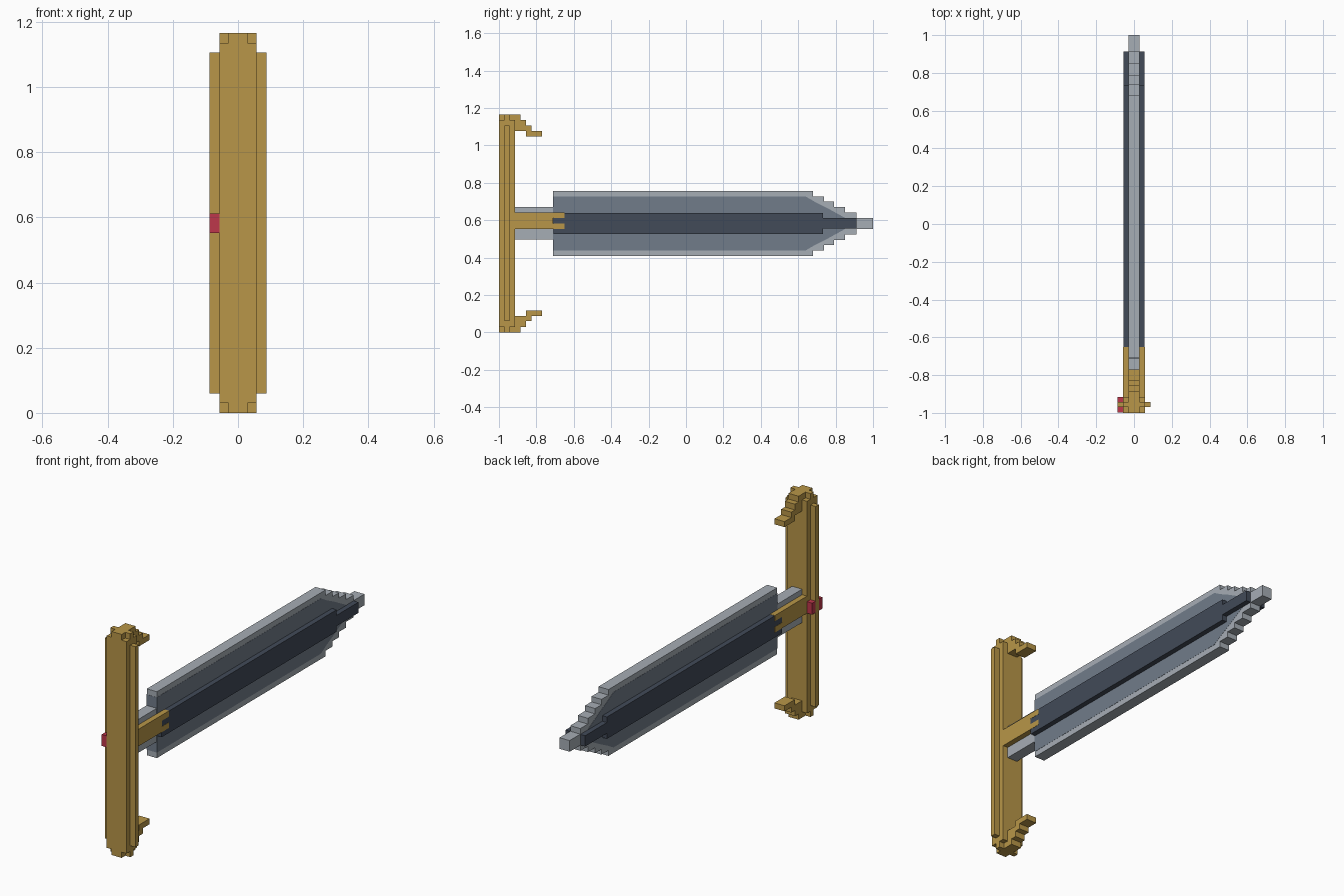
import bpy
import bmesh

cube = bpy.data.objects.get("Cube")
if cube:
    bpy.data.objects.remove(cube, do_unlink=True)

MID = 0.5825  # height of the blade's centre line


def material(name, rgb):
    m = bpy.data.materials.new(name)
    m.use_nodes = True
    m.diffuse_color = (*rgb, 1)
    m.node_tree.nodes["Principled BSDF"].inputs["Base Color"].default_value = (*rgb, 1)
    return m


GOLD = material("gold", (0.48, 0.305, 0.065))
STEEL = material("light steel", (0.38, 0.418, 0.46))
SLATE = material("slate steel", (0.165, 0.202, 0.255))
DARK = material("dark steel", (0.054, 0.069, 0.098))
RED = material("red gem", (0.515, 0.038, 0.07))


def prism(name, outline, x0, x1, mat):
    """Extrude a (y, z) outline from x0 to x1."""
    bm = bmesh.new()
    face = bm.faces.new([bm.verts.new((x0, y, z)) for y, z in outline])
    new = bmesh.ops.extrude_face_region(bm, geom=[face])["geom"]
    verts = [v for v in new if isinstance(v, bmesh.types.BMVert)]
    bmesh.ops.translate(bm, verts=verts, vec=(x1 - x0, 0, 0))
    bmesh.ops.recalc_face_normals(bm, faces=bm.faces)
    mesh = bpy.data.meshes.new(name)
    bm.to_mesh(mesh)
    bm.free()
    mesh.materials.append(mat)
    obj = bpy.data.objects.new(name, mesh)
    bpy.context.collection.objects.link(obj)
    return obj


def box(name, xs, ys, zs, mat):
    (y0, y1), (z0, z1) = ys, zs
    return prism(name, [(y0, z0), (y1, z0), (y1, z1), (y0, z1)], *xs, mat)


def symmetric(name, upper, half, mat):
    """Prism whose upper outline (y, height over centre line) is mirrored below."""
    outline = [(y, MID + h) for y, h in upper]
    outline += [(y, MID - h) for y, h in reversed(upper)]
    return prism(name, outline, -half, half, mat)


def steps(start, treads):
    """Stair outline from (end, height) treads."""
    pts = []
    for end, h in treads:
        pts += [(start, h), (end, h)]
        start = end
    return pts


# Blade with stepped point and short tang
symmetric("blade", steps(-0.915, [(-0.71, 0.087), (0.68, 0.173), (0.738, 0.144),
                                  (0.79, 0.116), (0.85, 0.088), (0.912, 0.058),
                                  (1.0, 0.029)]), 0.029, STEEL)
# Darker inner face of the blade
symmetric("blade_panel", [(-0.711, 0.144), (0.64, 0.144), (0.69, 0.115),
                          (0.75, 0.085), (0.85, 0.03)], 0.0298, SLATE)
# Raised central ridge
symmetric("blade_ridge", steps(-0.709, [(0.732, 0.057), (0.912, 0.028)]), 0.0565, DARK)

# Gold collar with forked end
prism("collar", [(-0.92, 0.552), (-0.65, 0.552), (-0.65, 0.581), (-0.71, 0.581),
                 (-0.71, 0.611), (-0.65, 0.611), (-0.65, 0.641), (-0.92, 0.641)],
      -0.0575, 0.0575, GOLD)

# Crossguard: main bar, and a cross-shaped cap at each end
box("guard", (-0.0575, 0.0575), (-1, -0.915), (0.03, 1.135), GOLD)
for end, z0, z1 in (("lower", 0, 0.03), ("upper", 1.135, 1.165)):
    box(f"guard_{end}_cap", (-0.029, 0.029), (-1, -0.915), (z0, z1), GOLD)
    box(f"guard_{end}_cap_bar", (-0.0575, 0.0575), (-0.97, -0.943), (z0, z1), GOLD)

# Stepped hooks curling toward the blade
hook = [(-0.915, 0), (-0.886, 0), (-0.886, 0.03), (-0.856, 0.03), (-0.856, 0.06),
        (-0.826, 0.06), (-0.826, 0.088), (-0.77, 0.088), (-0.77, 0.117),
        (-0.856, 0.117), (-0.856, 0.088), (-0.915, 0.088)]
prism("lower_hook", hook, -0.029, 0.029, GOLD)
prism("upper_hook", [(y, 2 * MID - z) for y, z in hook], -0.029, 0.029, GOLD)

# Side rails of the guard
for name, xs in (("left_rail", (0.057, 0.0875)), ("right_rail", (-0.0875, -0.057))):
    box(name, xs, (-0.97, -0.943), (0.06, 1.105), GOLD)

# Red gem blocks on either side of one rail
for name, ys in (("front_gem", (-0.998, -0.97)), ("back_gem", (-0.943, -0.915))):
    box(name, (-0.0875, -0.057), ys, (0.552, 0.612), RED)
